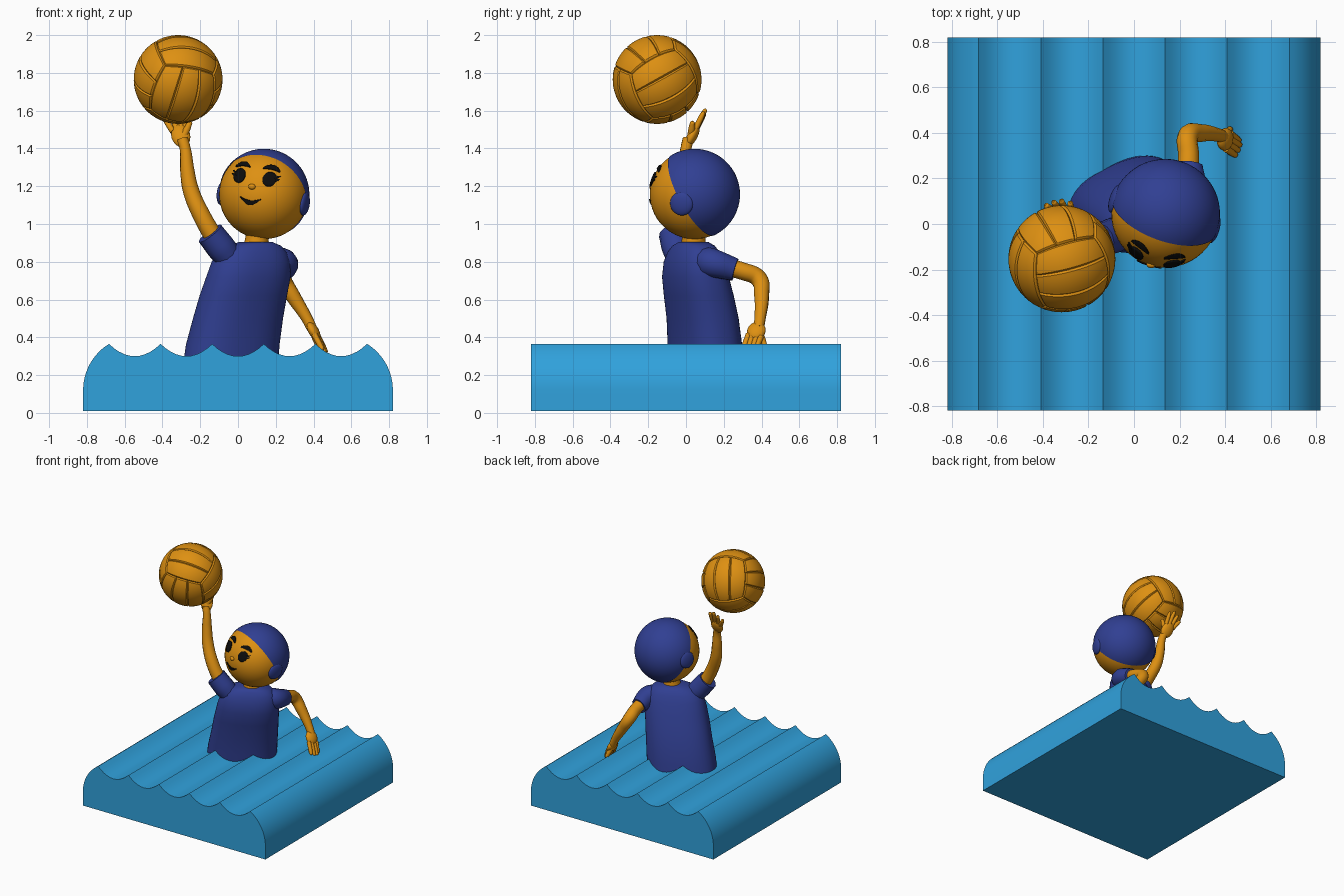
import bpy, bmesh, math
from mathutils import Vector, Matrix

if "Cube" in bpy.data.objects:
    bpy.data.objects.remove(bpy.data.objects["Cube"])


def material(name, col):
    m = bpy.data.materials.new(name)
    m.diffuse_color = (*col, 1)
    m.use_nodes = True
    m.node_tree.nodes["Principled BSDF"].inputs["Base Color"].default_value = m.diffuse_color
    return m


SKIN = material("orange skin", (0.73, 0.28, 0.006))
BLUE = material("navy fabric", (0.03, 0.05, 0.29))
WATER = material("water blue", (0.03, 0.36, 0.72))
BLACK = material("black", (0.004, 0.004, 0.004))


def finish(name, bm, mat, matrix=None, angle=40):
    bmesh.ops.recalc_face_normals(bm, faces=bm.faces)
    me = bpy.data.meshes.new(name)
    bm.to_mesh(me)
    bm.free()
    ob = bpy.data.objects.new(name, me)
    bpy.context.collection.objects.link(ob)
    me.materials.append(mat)
    if matrix:
        ob.matrix_world = matrix
    bpy.ops.object.select_all(action='DESELECT')
    ob.select_set(True)
    bpy.context.view_layer.objects.active = ob
    bpy.ops.object.shade_smooth_by_angle(angle=math.radians(angle))
    return ob


def ellipsoid(name, mat, loc, size, matrix=Matrix(), seg=32):
    bm = bmesh.new()
    bmesh.ops.create_uvsphere(bm, u_segments=seg, v_segments=seg // 2, radius=1)
    bmesh.ops.transform(bm, matrix=Matrix.Translation(loc) @ Matrix.Diagonal((*size, 1)), verts=bm.verts)
    return finish(name, bm, mat, matrix, 80)


def tube(name, mat, pts):
    """Smooth tube through (x, y, z, radius) points."""
    cu = bpy.data.curves.new(name, 'CURVE')
    cu.dimensions = '3D'
    cu.bevel_depth, cu.bevel_resolution, cu.resolution_u = 1, 4, 6
    cu.use_fill_caps = True
    sp = cu.splines.new('BEZIER')
    sp.bezier_points.add(len(pts) - 1)
    for b, p in zip(sp.bezier_points, pts):
        b.co, b.radius = p[:3], p[3]
        b.handle_left_type = b.handle_right_type = 'AUTO'
    cu.materials.append(mat)
    ob = bpy.data.objects.new(name, cu)
    bpy.context.collection.objects.link(ob)
    bpy.ops.object.select_all(action='DESELECT')
    ob.select_set(True)
    bpy.context.view_layer.objects.active = ob
    bpy.ops.object.convert(target='MESH')
    bpy.ops.object.shade_smooth_by_angle(angle=math.radians(50))


def loft(name, mat, rings):
    bm = bmesh.new()
    rows = [[bm.verts.new(p) for p in r] for r in rings]
    n = len(rows[0])
    for a, b in zip(rows, rows[1:]):
        for i in range(n):
            bm.faces.new((a[i], a[(i + 1) % n], b[(i + 1) % n], b[i]))
    bm.faces.new(rows[0])
    bm.faces.new(rows[-1])
    return finish(name, bm, mat, None, 60)


# water slab: scalloped wave profile extruded front to back
W = 0.2732
prof = [(-2.5 * W + W * (i + j / 10), 0.30 + 0.065 * (j / 5 - 1) ** 2) for i in range(5) for j in range(10)]
arc = [(0.532 + 0.288 * math.cos(a), 0.12 + 0.288 * math.sin(a))
       for a in (math.radians(58.4 * (1 - k / 12)) for k in range(13))]
prof = [(-x, z) for x, z in reversed(arc)][:-1] + prof + arc + [(0.82, 0.01), (-0.82, 0.01)]
ob = loft("water", WATER, [[(x, y, z) for x, z in prof] for y in (-0.82, 0.82)])
bpy.ops.object.shade_smooth_by_angle(angle=math.radians(30))

# shirt torso: twisted rounded sections
yaw = math.radians(25)
rings = []
for z, cx, cy, a, b in [(0.15, -0.05, 0.11, 0.265, 0.17), (0.36, -0.028, 0.1, 0.255, 0.17),
                        (0.5, 0.0, 0.088, 0.245, 0.165), (0.62, 0.028, 0.068, 0.238, 0.16),
                        (0.72, 0.055, 0.05, 0.23, 0.152), (0.8, 0.068, 0.042, 0.215, 0.135),
                        (0.85, 0.075, 0.04, 0.19, 0.115), (0.885, 0.083, 0.04, 0.15, 0.095),
                        (0.905, 0.095, 0.04, 0.085, 0.072)]:
    ring = []
    for k in range(48):
        t = k * math.tau / 48
        u = a * math.copysign(abs(math.cos(t)) ** 0.85, math.cos(t))
        v = b * math.copysign(abs(math.sin(t)) ** 0.85, math.sin(t))
        ring.append((cx + u * math.cos(yaw) - v * math.sin(yaw), cy + u * math.sin(yaw) + v * math.cos(yaw), z))
    rings.append(ring)
loft("shirt_torso", BLUE, rings)
tube("sleeve_raised", BLUE, [(-0.03, -0.02, 0.8, 0.07), (-0.09, -0.05, 0.875, 0.078), (-0.148, -0.07, 0.95, 0.075)])
tube("sleeve_lowered", BLUE, [(0.14, 0.08, 0.8, 0.07), (0.232, 0.13, 0.795, 0.08), (0.242, 0.26, 0.758, 0.062)])
tube("neck", SKIN, [(0.1, 0.04, 0.86, 0.072), (0.1, 0.04, 0.92, 0.062), (0.115, 0.04, 1.0, 0.062)])

# arms
tube("arm_raised", SKIN, [(-0.11, -0.055, 0.9, 0.05), (-0.19, -0.055, 1.04, 0.047), (-0.25, -0.03, 1.18, 0.043),
                          (-0.268, -0.015, 1.28, 0.038), (-0.28, 0.0, 1.4, 0.029), (-0.295, 0.012, 1.45, 0.03)])
tube("arm_lowered", SKIN, [(0.235, 0.18, 0.78, 0.048), (0.24, 0.3, 0.75, 0.046), (0.237, 0.385, 0.71, 0.046),
                           (0.29, 0.4, 0.62, 0.04), (0.365, 0.392, 0.5, 0.03), (0.39, 0.385, 0.45, 0.028)])


def hand(name, base, tips, thumb, palm_len):
    """Palm ellipsoid pointing at the tips, with tapering fingers."""
    base = Vector(base)
    tips = [Vector(t) for t in tips]
    mid = sum(tips, Vector()) / len(tips)
    up = (mid - base).normalized()
    side = (tips[-1] - tips[0])
    side = (side - up * side.dot(up)).normalized()
    m = Matrix((side, up.cross(side), up)).transposed().to_4x4()
    centre = base + up * palm_len * 0.55
    m.translation = centre
    ellipsoid(name + "_palm", SKIN, (0, 0, 0), (0.05, 0.027, palm_len * 0.68), m, 20)
    for i, t in enumerate(tips):
        root = base + up * palm_len * 0.9 + side * (i - 1.5) * 0.023
        j = root.lerp(t, 0.6)
        tube(f"{name}_finger_{i}", SKIN, [(*root, 0.016), (*j, 0.015), (*root.lerp(t, 0.92), 0.012), (*t, 0.004)])
    t = Vector(thumb)
    root = base + up * palm_len * 0.3
    tube(name + "_thumb", SKIN, [(*root, 0.02), (*root.lerp(t, 0.6), 0.018), (*root.lerp(t, 0.93), 0.013), (*t, 0.004)])


hand("hand_raised", (-0.29, 0.01, 1.42),
     [(-0.39, 0.085, 1.56), (-0.355, 0.1, 1.59), (-0.32, 0.105, 1.61), (-0.28, 0.095, 1.595)],
     (-0.25, 0.035, 1.545), 0.1)
hand("hand_lowered", (0.38, 0.385, 0.47),
     [(0.45, 0.30, 0.33), (0.462, 0.322, 0.315), (0.47, 0.345, 0.315), (0.465, 0.365, 0.325)],
     (0.425, 0.42, 0.35), 0.08)

# head frame: x = wearer's side, y = back, z = crown
R = Vector((0.95, -0.29, -0.12)).normalized()
U = R.cross(Vector((0.27, 0.95, -0.12))).normalized()
H = Matrix((R, U.cross(R), U)).transposed().to_4x4()
H.translation = (0.137, 0.045, 1.157)
RH = 0.237
ellipsoid("head", SKIN, (0, 0, 0), (RH,) * 3, H, 48)
ellipsoid("nose", SKIN, (0, -RH, 0.012), (0.02, 0.014, 0.015), H, 16)

# swim cap: sphere cut by a tilted plane
bm = bmesh.new()
bmesh.ops.create_uvsphere(bm, u_segments=64, v_segments=32, radius=0.241)
n = H.to_3x3().inverted() @ Vector((0.308, 0.837, 0.453))
bmesh.ops.bisect_plane(bm, geom=bm.verts[:] + bm.edges[:] + bm.faces[:], plane_co=n * -0.011, plane_no=n, clear_inner=True)
finish("swim_cap", bm, BLUE, H)
for s in (-1, 1):
    ellipsoid("ear_guard", BLUE, (s * 0.23, 0, -0.022), (0.022, 0.063, 0.063), H)


def decal(name, path, n=20):
    """Thin plate on the face; path(t) gives two opposite (u, v) edge points."""
    bm = bmesh.new()
    rows = []
    for i in range(n + 1):
        a, b = (Vector(p) for p in path(i / n))
        row = []
        for k in range(7):
            u, v = a.lerp(b, k / 6)
            p = Vector((u, -math.sqrt(RH * RH - u * u - v * v), v)) * (1 + 0.003 / RH)
            row.append(bm.verts.new(p))
        rows.append(row)
    for a, b in zip(rows, rows[1:]):
        for k in range(6):
            bm.faces.new((a[k], b[k], b[k + 1], a[k + 1]))
    ob = finish(name, bm, BLACK, H)
    m = ob.modifiers.new("thickness", 'SOLIDIFY')
    m.thickness, m.offset = 0.006, 0


def band(p0, p1, bulge, w):
    """Tapered arched stroke from p0 to p1."""
    def f(t):
        u = p0[0] + (p1[0] - p0[0]) * t
        v = p0[1] + (p1[1] - p0[1]) * t + bulge * 4 * t * (1 - t)
        h = w * (0.15 + math.sin(math.pi * t) ** 0.6 * 0.85) if 0 < t < 1 else w * 0.15
        return (u, v - h), (u, v + h)
    return f


def disc(cu, cv, a, b):
    def f(t):
        c = math.pi * (0.02 + 0.96 * t)
        return (cu - a * math.cos(c), cv - b * math.sin(c)), (cu - a * math.cos(c), cv + b * math.sin(c))
    return f


# eyes, lashes, brows and smile
for s in (-1, 1):
    decal("eye", disc(s * 0.082, 0.064, 0.034, 0.039))
    for k, (v0, v1) in enumerate([(0.062, 0.072), (0.076, 0.09)]):
        decal("eyelash", band((s * 0.1, v0), (s * 0.13, v1), -0.003, 0.006), 8)
    decal("eyebrow", band((s * 0.035, 0.118), (s * 0.122, 0.113), 0.015, 0.012))
decal("smile", lambda t: ((-0.056 + 0.112 * t, -0.05 - 0.034 * math.sin(math.pi * t)),
                          (-0.056 + 0.112 * t, -0.046 - 0.014 * math.sin(math.pi * t))))

# ball: six cube-sphere sides, each of three strips with sunken seams
d = Vector((-0.3, -0.9, 0.32)).normalized()
right = Vector((1, 0, 0))
right = (right - d * right.dot(d)).normalized()
up = d.cross(right)
ax = []
for deg in (-5, 115, 235):
    t = math.radians(deg)
    ax.append(d / math.sqrt(3) - (right * math.cos(t) + up * math.sin(t)) * math.sqrt(2 / 3))
BR = 0.235
across = [0, 0.035, 0.07, 0.2, 0.35, 0.5, 0.65, 0.8, 0.93, 0.965, 1]
along = [0, 0.012, 0.024] + [k / 20 for k in range(1, 20)] + [0.976, 0.988, 1]
bm = bmesh.new()
for f in range(3):
    for sgn in (-1, 1):
        normal, length, width = ax[f] * sgn, ax[(f + 1) % 3], ax[(f + 2) % 3]
        for strip in range(3):
            rows = []
            for i, p in enumerate(along):
                row = []
                for j, q in enumerate(across):
                    a = math.tan((p - 0.5) * math.pi / 2)
                    b = math.tan(((strip + q) / 3 - 0.5) * math.pi / 2)
                    edge = min(i, j, len(along) - 1 - i, len(across) - 1 - j)
                    r = BR - (0.009, 0.003, 0.0)[min(edge, 2)]
                    row.append(bm.verts.new((normal + length * a + width * b).normalized() * r))
                rows.append(row)
            for r0, r1 in zip(rows, rows[1:]):
                for j in range(len(across) - 1):
                    bm.faces.new((r0[j], r0[j + 1], r1[j + 1], r1[j]))
bmesh.ops.remove_doubles(bm, verts=bm.verts, dist=0.0005)
finish("ball", bm, SKIN, Matrix.Translation((-0.317, -0.153, 1.765)), 30)
